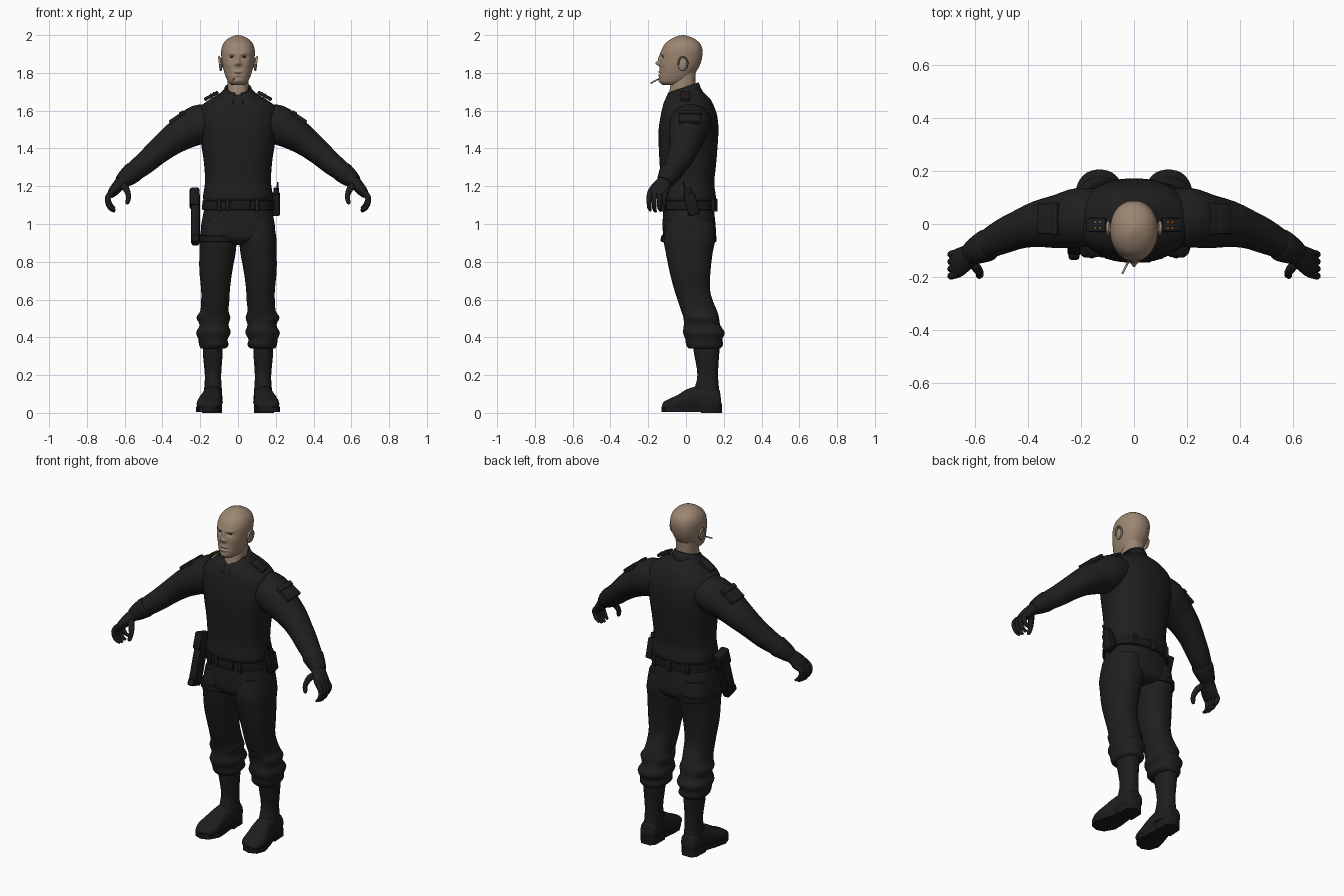
import bpy, bmesh, math
from mathutils import Vector, Matrix


def material(name, r, g, b):
    m = bpy.data.materials.new(name)
    m.diffuse_color = (r, g, b, 1)
    return m


CLOTH = material("black cloth", .0135, .0135, .014)
GEAR = material("black gear", .010, .010, .011)
LEATHER = material("black leather", .0125, .0125, .0125)
SKIN = material("skin", .33, .235, .165)
EYE = material("dark eye", .03, .02, .015)
PAPER = material("cigarette paper", .6, .55, .48)
FILTER = material("cigarette filter", .35, .16, .06)
BRASS = material("brass", .4, .16, .05)


def finish(name, bm, mat, angle=45):
    bmesh.ops.recalc_face_normals(bm, faces=bm.faces)
    me = bpy.data.meshes.new(name)
    bm.to_mesh(me)
    bm.free()
    me.materials.append(mat)
    ob = bpy.data.objects.new(name, me)
    bpy.context.collection.objects.link(ob)
    bpy.ops.object.select_all(action='DESELECT')
    ob.select_set(True)
    bpy.context.view_layer.objects.active = ob
    bpy.ops.object.shade_smooth_by_angle(angle=math.radians(angle))
    return ob


def refine(rows, k):
    """Catmull-Rom interpolation of the control rows."""
    out = []
    for i in range(len(rows) - 1):
        p0, p1, p2, p3 = (rows[max(0, min(len(rows) - 1, i + d))] for d in (-1, 0, 1, 2))
        for j in range(k):
            t = j / k
            out.append([.5 * (2 * b + (c - a) * t + (2 * a - 5 * b + 4 * c - d) * t * t
                              + (3 * b - a - 3 * c + d) * t ** 3)
                        for a, b, c, d in zip(p0, p1, p2, p3)])
    return out + [list(rows[-1])]


def loft(rings):
    """rings: (centre, u, v, power) superellipse sections skinned and capped."""
    bm = bmesh.new()
    loops = []
    for c, u, v, p, n in rings:
        loop = []
        for i in range(n):
            a = 2 * math.pi * (i + .5) / n
            ca, sa = math.cos(a), math.sin(a)
            loop.append(bm.verts.new(c + u * math.copysign(abs(ca) ** (2 / p), ca)
                                     + v * math.copysign(abs(sa) ** (2 / p), sa)))
        loops.append(loop)
    for A, B in zip(loops, loops[1:]):
        for i in range(len(A)):
            j = (i + 1) % len(A)
            bm.faces.new((A[i], A[j], B[j], B[i]))
    bm.faces.new(loops[0])
    bm.faces.new(loops[-1])
    return bm


def stack(rows, s=1, k=3, n=32, p=2.3):
    """Horizontal sections: (z, x0, x1, front y, back y)."""
    return loft([(Vector((s * (a + b) / 2, (f + r) / 2, z)), Vector((0, (r - f) / 2, 0)),
                  Vector(((b - a) / 2, 0, 0)), p, n) for z, a, b, f, r in refine(rows, k)])


def body(rows, **kw):
    """Symmetric sections: (z, half width, front y, back y)."""
    return stack([(z, -h, h, f, r) for z, h, f, r in rows], **kw)


def tube(rows, s=1, k=3, n=20, p=2, ref=(0, 1, 0)):
    """Sections along a path: (x, y, z, radius along ref, other radius)."""
    rows = [(s * r[0], *r[1:]) for r in refine(rows, k)]
    pts = [Vector(r[:3]) for r in rows]
    rings = []
    for i, r in enumerate(rows):
        t = (pts[min(i + 1, len(pts) - 1)] - pts[max(i - 1, 0)]).normalized()
        u = Vector(ref)
        u = (u - t * u.dot(t)).normalized()
        rings.append((pts[i], u * r[3], t.cross(u) * r[4], p, n))
    return loft(rings)


def box(name, loc, size, mat, rx=0, ry=0, bevel=.006):
    bm = bmesh.new()
    bmesh.ops.create_cube(bm, size=1)
    bmesh.ops.scale(bm, vec=size, verts=bm.verts)
    bmesh.ops.bevel(bm, geom=bm.edges[:], offset=bevel, segments=2, affect='EDGES', profile=.5)
    bm.transform(Matrix.Translation(loc) @ Matrix.Rotation(ry, 4, 'Y') @ Matrix.Rotation(rx, 4, 'X'))
    return finish(name, bm, mat, 35)


def ball(name, loc, size, mat):
    bm = bmesh.new()
    bmesh.ops.create_uvsphere(bm, u_segments=16, v_segments=10, radius=1)
    bm.transform(Matrix.Translation(loc) @ Matrix.Diagonal((*size, 1)))
    return finish(name, bm, mat)


def prism(name, outline, s, z0, z1, mat):
    bm = bmesh.new()
    f = bm.faces.new([bm.verts.new((s * x, y, z0)) for x, y in outline])
    ext = bmesh.ops.extrude_face_region(bm, geom=[f])['geom']
    bmesh.ops.translate(bm, vec=(0, 0, z1 - z0), verts=[v for v in ext if isinstance(v, bmesh.types.BMVert)])
    return finish(name, bm, mat, 50)


# Head: smooth skull sections, then facial features pushed in or out
head = body([(1.735, .03, -.122, -.03), (1.75, .05, -.138, .0), (1.775, .063, -.142, .03),
             (1.80, .072, -.141, .05), (1.84, .083, -.139, .073), (1.88, .088, -.137, .085),
             (1.92, .089, -.13, .087), (1.955, .078, -.11, .075), (1.98, .055, -.078, .045),
             (1.995, .025, -.045, .01), (2.0, .004, -.022, -.012)], k=8, n=96, p=2.15)
features = [(0, 1.851, .011, .012, -.025), (0, 1.878, .009, .017, -.012), (.03, 1.902, .022, .008, -.006),
            (.032, 1.884, .016, .009, .011), (.05, 1.845, .018, .018, -.003), (0, 1.806, .022, .006, -.006),
            (0, 1.787, .019, .006, -.006), (0, 1.797, .024, .003, .006), (0, 1.758, .02, .011, -.005),
            (.016, 1.845, .007, .007, -.007)]
for v in head.verts:
    if v.co.y < -.04:
        x, z = abs(v.co.x), v.co.z
        v.co.y += sum(d * math.exp(-((x - fx) / sx) ** 2 - ((z - fz) / sz) ** 2)
                      for fx, fz, sx, sz, d in features)
finish("head", head, SKIN, 80)
finish("neck", body([(1.64, .055, -.10, .05), (1.72, .056, -.085, .05), (1.80, .058, -.07, .052)]), SKIN)
for s in (-1, 1):
    ball("eye", (s * .032, -.1195, 1.883), (.012, .006, .0035), EYE)
    ball("ear", (s * .091, -.018, 1.845), (.009, .024, .036), SKIN)
    rim = [(.096 + .004 * math.sin(a), -.016 - .024 * math.cos(a), 1.85 + .034 * math.sin(a), .006, .005)
           for a in (math.radians(d) for d in range(-10, 271, 35))]
    finish("ear_rim", tube(rim, s, k=2, n=8, ref=(1, 0, 0)), SKIN)

# Cigarette
finish("cigarette_filter", tube([(-.02, -.140, 1.795 - .025, .004, .004), (-.028, -.155, 1.763, .004, .004)],
                                k=1, n=10, ref=(0, 0, 1)), FILTER)
finish("cigarette", tube([(-.028, -.155, 1.763, .004, .004), (-.044, -.187, 1.745, .004, .004)],
                         k=1, n=10, ref=(0, 0, 1)), PAPER)

# Sweater, collar, trousers seat and belt
finish("sweater", body([(1.115, .172, -.12, .142), (1.13, .184, -.136, .157), (1.16, .184, -.138, .157),
                        (1.22, .175, -.134, .15), (1.32, .18, -.14, .16), (1.42, .195, -.145, .168),
                        (1.5, .208, -.145, .172), (1.57, .212, -.135, .166), (1.62, .2, -.124, .15),
                        (1.66, .15, -.11, .13), (1.69, .10, -.088, .10), (1.715, .072, -.06, .075)],
                       n=48), CLOTH, 60)
bm = bmesh.new()
cols = []
for i in range(33):
    a = math.radians(14 + 332 * i / 32)
    c, sn = math.cos(a), math.sin(a)
    cols.append([bm.verts.new((rx * sn, -.015 - ry * c, z - dz * c)) for rx, ry, z, dz in
                 ((.098, .108, 1.665, .028), (.083, .093, 1.695, .026), (.07, .082, 1.722, .028))])
for A, B in zip(cols, cols[1:]):
    for j in (0, 1):
        bm.faces.new((A[j], B[j], B[j + 1], A[j + 1]))
collar = finish("collar", bm, CLOTH)
collar.modifiers.new("thickness", 'SOLIDIFY').thickness = .012
finish("trouser_seat", body([(1.14, .168, -.118, .14), (1.06, .183, -.122, .15), (.98, .197, -.124, .158),
                             (.92, .185, -.115, .155), (.89, .1, -.07, .12)], n=40), CLOTH, 60)
finish("belt", body([(1.075, .188, -.13, .157), (1.077, .192, -.134, .161), (1.123, .188, -.131, .158),
                     (1.125, .184, -.127, .154)], k=1, n=40), GEAR)
box("buckle", (.015, -.135, 1.10), (.1, .02, .052), GEAR)
for x in (-.1, -.055, .1):
    box("belt_loop", (x, -.131 + abs(x) * .12, 1.10), (.02, .025, .07), CLOTH)
for x in (-.11, 0, .11):
    box("back_belt_loop", (x, .158 - abs(x) * .13, 1.10), (.022, .018, .07), CLOTH)

welt = [(.095, .08), (.085, 0), (.084, -.06), (.115, -.115), (.16, -.13), (.205, -.113), (.222, -.06),
        (.205, .01), (.182, .08)]
heel = [(.085, .08), (.19, .08), (.186, .165), (.165, .19), (.108, .19), (.087, .165)]
for s in (-1, 1):
    # Trouser leg with folds and a gathered cuff
    finish("trouser_leg", stack([(1.02, .02, .188, -.105, .145), (.92, .008, .204, -.118, .155),
                                 (.85, .012, .205, -.108, .142), (.75, .03, .205, -.088, .13),
                                 (.66, .042, .196, -.065, .127), (.6, .045, .195, -.046, .14),
                                 (.54, .05, .2, -.026, .165), (.505, .04, .22, -.014, .175),
                                 (.465, .05, .204, -.012, .182), (.425, .038, .222, -.016, .205),
                                 (.39, .055, .21, -.004, .193), (.36, .05, .207, .0, .197),
                                 (.342, .065, .198, .012, .183)], s), CLOTH, 60)
    # Boot
    finish("boot_shaft", stack([(.37, .08, .187, .033, .182), (.3, .082, .185, .045, .175),
                                (.2, .089, .176, .06, .17), (.12, .085, .18, .042, .176),
                                (.05, .08, .188, .02, .186)], s), LEATHER)
    finish("boot_foot", tube([(.135, .185, .07, .03, .03), (.135, .17, .07, .055, .047),
                              (.135, .1, .075, .07, .051), (.14, .03, .07, .062, .055),
                              (.15, -.03, .055, .043, .064), (.155, -.08, .044, .032, .064),
                              (.16, -.11, .038, .022, .048), (.16, -.123, .034, .01, .028)],
                             s, n=28, p=2.4, ref=(0, 0, 1)), LEATHER, 60)
    prism("boot_sole", welt, s, .004, .034, GEAR)
    prism("boot_heel", heel, s, 0, .048, GEAR)
    # Sleeve, cuff and gloved hand
    finish("sleeve", tube([(.12, .03, 1.56, .1, .08), (.2, .025, 1.53, .112, .104), (.28, .01, 1.488, .102, .092),
                           (.36, 0, 1.435, .088, .077), (.43, -.02, 1.378, .073, .066),
                           (.49, -.045, 1.325, .066, .06), (.55, -.075, 1.278, .055, .053),
                           (.58, -.088, 1.255, .05, .048)], s, n=28), CLOTH, 60)
    finish("glove_cuff", tube([(.548, -.077, 1.28, .058, .053), (.56, -.083, 1.27, .061, .056),
                               (.60, -.103, 1.238, .05, .046), (.62, -.115, 1.22, .042, .036)], s), LEATHER)
    finish("palm", tube([(.60, -.105, 1.235, .036, .034), (.63, -.125, 1.207, .046, .032),
                         (.66, -.145, 1.172, .054, .027), (.678, -.15, 1.15, .05, .018)], s), LEATHER)
    for i in range(4):
        y, d = -.188 + .027 * i, (.006, 0, .004, .018)[i]
        finish("finger", tube([(.658, y, 1.178, .013, .014), (.684, y - .006, 1.15, .0145, .015),
                               (.689, y - .008, 1.115 + d, .013, .014), (.675, y - .006, 1.083 + d, .012, .012),
                               (.653, y, 1.066 + d, .007, .007)], s, n=10), LEATHER, 70)
    finish("thumb", tube([(.622, -.135, 1.21, .02, .02), (.594, -.165, 1.188, .018, .018),
                          (.58, -.186, 1.15, .014, .014), (.584, -.195, 1.118, .012, .012),
                          (.59, -.196, 1.105, .006, .006)], s, n=12), LEATHER, 70)
    # Sleeve pocket and shoulder strap with studs
    box("sleeve_pocket", (s * .327, .02, 1.56), (.085, .115, .022), CLOTH, ry=s * .58)
    box("sleeve_pocket_flap", (s * .297, .02, 1.586), (.03, .122, .022), CLOTH, ry=s * .58)
    box("shoulder_strap", (s * .142, -.004, 1.678), (.085, .052, .018), CLOTH, ry=s * .5)
    for x, z in ((.128, 1.6955), (.145, 1.6865)):
        for y in (-.016, .006):
            ball("stud", (s * x, y, z), (.005, .005, .004), BRASS)

# Holster with pistol grip and thigh strap on the right hip
box("holster", (-.226, -.05, 1.03), (.048, .075, .27), GEAR, rx=-.3, bevel=.012)
box("holster_flap", (-.23, -.015, 1.135), (.052, .095, .10), GEAR, rx=-.3, bevel=.012)
box("holster_tip", (-.226, -.092, .915), (.04, .085, .04), GEAR, rx=-.3, bevel=.01)
finish("thigh_strap", stack([(.905, .003, .21, -.124, .158), (.907, .0, .213, -.127, .161),
                             (.937, .0, .213, -.127, .161), (.939, .003, .21, -.124, .158)], -1, k=1), GEAR)

# Radio pouch on the left hip
box("radio_pouch", (.202, .03, 1.105), (.042, .062, .12), GEAR, rx=.25, bevel=.01)
box("radio", (.202, .012, 1.165), (.03, .042, .05), GEAR, rx=.25)
finish("radio_antenna", tube([(.208, .0, 1.17, .006, .006), (.21, -.014, 1.222, .004, .004)], k=1, n=8), GEAR)
